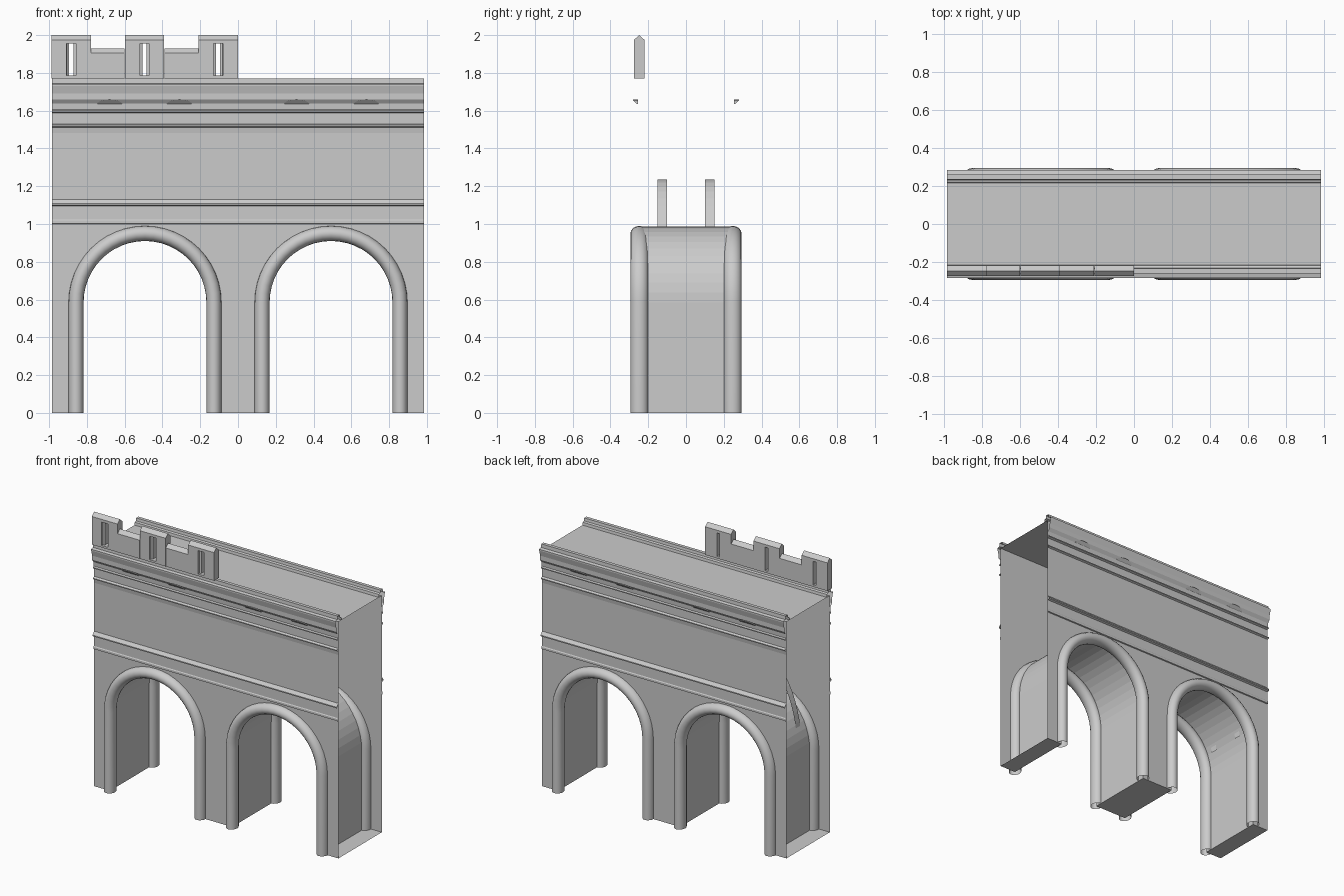
import bpy, bmesh, math

if "Cube" in bpy.data.objects:
    bpy.data.objects.remove(bpy.data.objects["Cube"], do_unlink=True)

HALF = 0.985        # half length of the wall
WALL = 0.25         # half thickness of the wall
ARCH_X = 0.4925     # arch centres
SPRING = 0.585      # height where the arches start to curve
DECK = 1.725        # deck height

stone = bpy.data.materials.new("grey stone")
stone.use_nodes = True
GREY = (0.6, 0.6, 0.6, 1)
stone.diffuse_color = GREY
stone.node_tree.nodes["Principled BSDF"].inputs["Base Color"].default_value = GREY


def finish(name, bm, smooth=None):
    bmesh.ops.recalc_face_normals(bm, faces=bm.faces)
    mesh = bpy.data.meshes.new(name)
    bm.to_mesh(mesh)
    bm.free()
    mesh.materials.append(stone)
    ob = bpy.data.objects.new(name, mesh)
    bpy.context.collection.objects.link(ob)
    bpy.ops.object.select_all(action='DESELECT')
    ob.select_set(True)
    bpy.context.view_layer.objects.active = ob
    if smooth:
        bpy.ops.object.shade_smooth_by_angle(angle=math.radians(smooth))
    return ob


def loft(bm, rings, closed):
    """Join successive rings of points with quads."""
    rows = [[bm.verts.new(p) for p in ring] for ring in rings]
    n = len(rows[0])
    for a, b in zip(rows, rows[1:]):
        for i in range(n if closed else n - 1):
            j = (i + 1) % n
            bm.faces.new((a[i], a[j], b[j], b[i]))
    return rows


def prism(name, profile, x0, x1):
    """Solid bar along x from a (y, z) profile."""
    bm = bmesh.new()
    for ends in loft(bm, [[(x, y, z) for y, z in profile] for x in (x0, x1)], True):
        bm.faces.new(ends)
    return finish(name, bm)


def arch_path(cx, half_width, rise, steps):
    """Left foot, arch curve, right foot, as (x, z, angle)."""
    path = [(cx - half_width, 0, math.pi)]
    for i in range(steps + 1):
        a = math.pi * (1 - i / steps)
        path.append((cx + half_width * math.cos(a), SPRING + rise * math.sin(a), a))
    return path + [(cx + half_width, 0, 0)]


# Main wall: both faces, arch soffits and pier bottoms, open at the ends
outline = [(-HALF, 0)]
for cx in (-ARCH_X, ARCH_X):
    outline += [(x, z) for x, z, a in arch_path(cx, 0.365, 0.402, 24)]
outline.append((HALF, 0))
bm = bmesh.new()
rows = loft(bm, [[(x, y, z) for x, z in outline] for y in (-WALL, WALL)], False)
for row in rows:
    top = [bm.verts.new((v.co.x, v.co.y, DECK)) for v in row]
    for i in range(len(row) - 1):
        if row[i + 1].co.x - row[i].co.x > 0.0001:
            bm.faces.new((row[i], row[i + 1], top[i + 1], top[i]))
bmesh.ops.remove_doubles(bm, verts=bm.verts, dist=0.0001)
finish("main_wall", bm)

# Open strips swept along both faces: string courses, cornice and kerb
mouldings = {
    "lower_string": [(0.25, 1.0), (0.258, 1.003), (0.258, 1.018), (0.254, 1.024),
                     (0.254, 1.094), (0.268, 1.1), (0.268, 1.108), (0.25, 1.13)],
    "upper_string": [(0.25, 1.483), (0.254, 1.51), (0.266, 1.516),
                     (0.266, 1.523), (0.25, 1.53)],
    "cornice": [(0.25, 1.588), (0.265, 1.594), (0.265, 1.601), (0.256, 1.607),
                (0.258, 1.637), (0.274, 1.66), (0.274, 1.69), (0.284, 1.73),
                (0.284, 1.74), (0.262, 1.745), (0.26, 1.77), (0.235, 1.77),
                (0.232, 1.75), (0.218, 1.745), (0.215, DECK)],
}
for name, profile in mouldings.items():
    for side, label in ((-1, "front_"), (1, "back_")):
        bm = bmesh.new()
        loft(bm, [[(x, side * y, z) for y, z in profile] for x in (-HALF, HALF)], False)
        finish(label + name, bm)

# Deck between the kerbs
bm = bmesh.new()
loft(bm, [[(x, y, DECK) for y in (-WALL, WALL)] for x in (-HALF, HALF)], False)
finish("deck", bm)

# Round mouldings around every arch opening, hollow at the feet
for side in (-1, 1):
    for cx in (-ARCH_X, ARCH_X):
        rings = []
        for x, z, a in arch_path(cx, 0.365, 0.365, 24):
            ring = []
            for k in range(16):
                t = math.tau * k / 16
                r = 0.04 * math.cos(t)
                ring.append((x + r * math.cos(a), side * 0.247 + 0.047 * math.sin(t),
                             z + r * math.sin(a)))
            rings.append(ring)
        bm = bmesh.new()
        loft(bm, rings, True)
        finish("arch_moulding", bm, 40)

# Thin pointed ribs over the vault of the right arch
for y in (-0.125, 0.125):
    rings = []
    for i in range(25):
        a = math.radians(13 + 154 * i / 24)
        x, z = 0.338 * math.cos(a) - ARCH_X, SPRING + 0.65 * math.sin(a)
        rings.append([(x, y - 0.025, z), (x, y + 0.025, z)])
    bm = bmesh.new()
    loft(bm, rings, False)
    finish("vault_rib", bm)

# Small half-round corbels under the cornice
for side in (-1, 1):
    for cx in (-0.68, -0.31, 0.31, 0.68):
        bm = bmesh.new()
        arc = [math.pi * i / 12 for i in range(13)]
        foot = [(cx + 0.065 * math.cos(a), side * 0.262, 1.636) for a in arc]
        rim = [(cx + 0.065 * math.cos(a), side * (0.262 + 0.02 * math.sin(a)),
                1.636 + 0.022 * math.sin(a)) for a in arc]
        back = [(x, side * 0.255, z) for x, y, z in rim]
        loft(bm, [foot, rim, back], False)
        bmesh.ops.remove_doubles(bm, verts=bm.verts, dist=0.0001)
        finish("corbel", bm)


# Battlements: ridged merlons with splayed slits, and low walls between
def crest(top):
    return [(-0.275, 1.77), (-0.275, top - 0.025), (-0.248, top),
            (-0.22, top - 0.025), (-0.22, 1.77)]


for cx in (-0.8825, -0.495, -0.105):
    merlon = prism("merlon", crest(2.0), cx - 0.104, cx + 0.104)
    bm = bmesh.new()
    rings = [[(cx + sx * w, y, z) for sx, z in
              ((-1, 1.785), (1, 1.785), (1, 1.955), (-1, 1.955))]
             for y, w in ((-0.30, 0.026), (-0.26, 0.024), (-0.255, 0.011), (-0.20, 0.011))]
    rows = loft(bm, rings, True)
    for end in (rows[0], rows[-1]):
        bm.faces.new(end)
    cutter = finish("slit_cutter", bm)
    cutter.hide_render = True
    cut = merlon.modifiers.new("slit", 'BOOLEAN')
    cut.operation, cut.solver, cut.object = 'DIFFERENCE', 'EXACT', cutter
    with bpy.context.temp_override(object=merlon, active_object=merlon):
        bpy.ops.object.modifier_apply(modifier=cut.name)
    bpy.data.objects.remove(cutter, do_unlink=True)

for cx in (-0.69, -0.30):
    prism("crenel_wall", crest(1.93), cx - 0.09, cx + 0.09)
